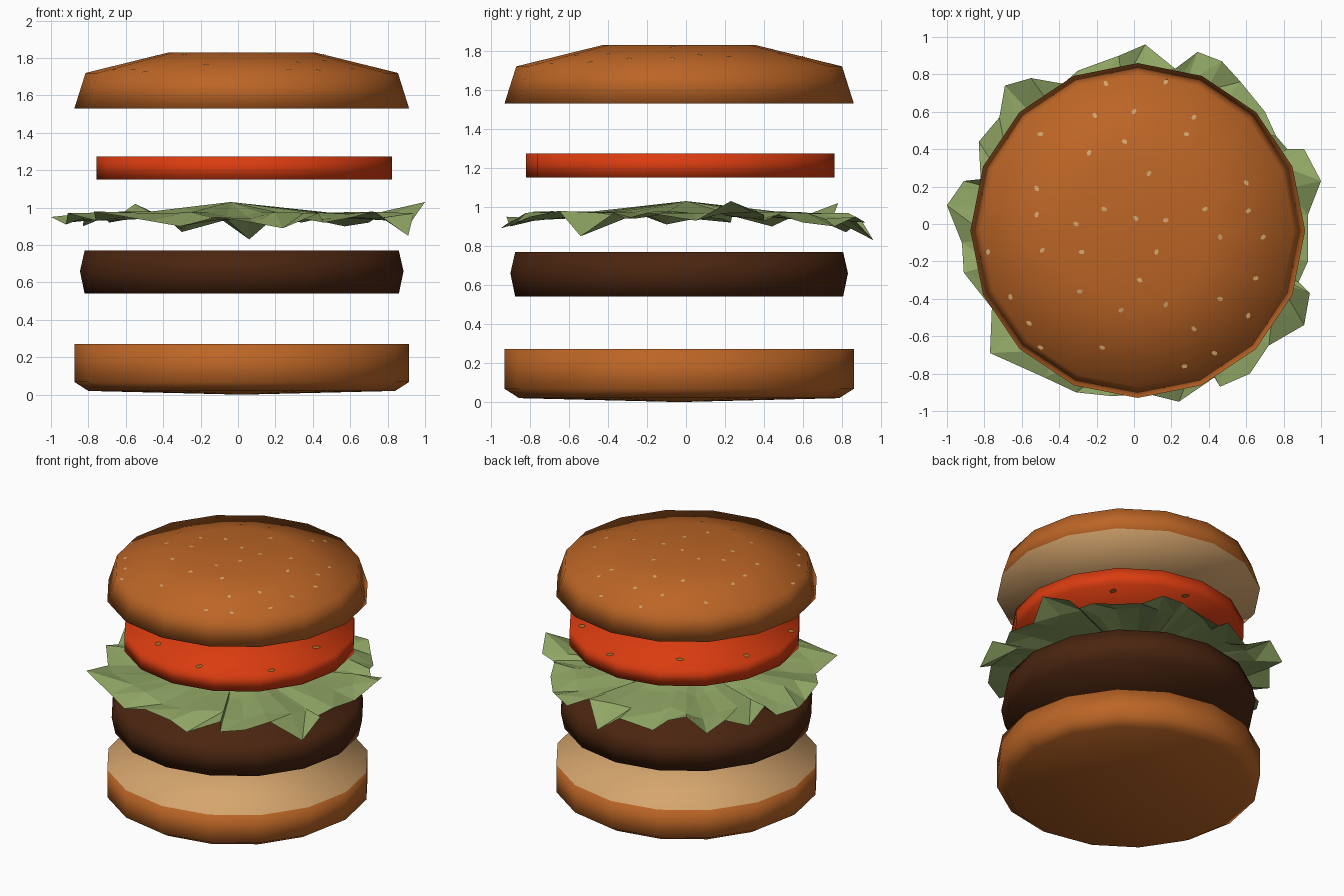
import bpy, bmesh, math, random
from mathutils import Vector
from mathutils.bvhtree import BVHTree

if "Cube" in bpy.data.objects:
    bpy.data.objects.remove(bpy.data.objects["Cube"])

random.seed(4)
CX, CY, SIDES = 0.02, -0.035, 16


def material(name, rgb):
    m = bpy.data.materials.new(name)
    m.diffuse_color = (*rgb, 1)
    m.use_nodes = True
    m.node_tree.nodes["Principled BSDF"].inputs["Base Color"].default_value = m.diffuse_color
    return m


CRUST = material("bun crust", (0.50, 0.13, 0.019))
CRUMB = material("bun crumb", (0.67, 0.38, 0.155))
MEAT = material("grilled meat", (0.068, 0.018, 0.005))
LEAF = material("leaf green", (0.28, 0.38, 0.13))
RED = material("tomato red", (0.70, 0.045, 0.005))
SEED = material("sesame", (0.66, 0.39, 0.16))
PIP = material("tomato pip", (0.48, 0.18, 0.03))


def finish(bm, name, mats, smooth=True):
    mesh = bpy.data.meshes.new(name)
    bm.to_mesh(mesh)
    bm.free()
    for m in mats:
        mesh.materials.append(m)
    for p in mesh.polygons:
        p.use_smooth = smooth
    ob = bpy.data.objects.new(name, mesh)
    bpy.context.collection.objects.link(ob)
    return ob


def lathe(name, profile, mats, crumb_segment=None, cx=CX, cy=CY):
    """Spin (radius, z) points, bottom to top; returns a tree for placing seeds."""
    bm = bmesh.new()
    rings = []
    for r, z in profile:
        if r == 0:
            rings.append([bm.verts.new((cx, cy, z))] * SIDES)
        else:
            rings.append([bm.verts.new((cx + r * math.cos(a), cy + r * math.sin(a), z))
                          for a in (math.tau * i / SIDES for i in range(SIDES))])
    for s, (lo, hi) in enumerate(zip(rings, rings[1:])):
        for i in range(SIDES):
            j = (i + 1) % SIDES
            corners = list(dict.fromkeys((lo[i], lo[j], hi[j], hi[i])))
            bm.faces.new(corners).material_index = int(s == crumb_segment)
    bm.normal_update()
    tree = BVHTree.FromBMesh(bm)
    finish(bm, name, mats)
    return tree


def specks(name, tree, spots, mat, size, direction=-1):
    """Thin little plates laid on a surface at the given x, y spots."""
    bm = bmesh.new()
    for x, y in spots:
        start = Vector((x, y, 1.0 if direction > 0 else 2.5))
        hit, normal, _, _ = tree.ray_cast(start, Vector((0, 0, direction)))
        if hit is None:
            continue
        turn = normal.to_track_quat('Z', 'Y')
        spin = random.uniform(0, math.tau)
        ring = []
        for k in range(6):
            a = math.tau * k / 6
            u, v = size * math.cos(a), 0.7 * size * math.sin(a)
            p = Vector((u * math.cos(spin) - v * math.sin(spin),
                        u * math.sin(spin) + v * math.cos(spin), 0.003))
            ring.append(bm.verts.new(hit + turn @ p))
        bm.faces.new(ring)
    finish(bm, name, [mat], False)


# Bottom bun: crust below, pale crumb on the cut face
lathe("bottom_bun", [(0, 0), (0.82, 0.02), (0.895, 0.068), (0.895, 0.272), (0, 0.272)],
      [CRUST, CRUMB], crumb_segment=3)

# Meat patty with a slightly bulging side
lathe("patty", [(0, 0.54), (0.84, 0.54), (0.865, 0.66), (0.84, 0.77), (0, 0.77)], [MEAT])

# Tomato slice with pips near the rim on both faces
tomato = lathe("tomato_slice", [(0, 1.15), (0.79, 1.15), (0.79, 1.273), (0, 1.273)],
               [RED], cx=0.033, cy=-0.03)
pips = [(0.033 + r * math.cos(a), -0.03 + r * math.sin(a))
        for a, r in ((math.radians(40 * i - 38), (0.74, 0.62, 0.7)[i % 3]) for i in range(9))]
specks("tomato_pips_top", tomato, pips, PIP, 0.03)
specks("tomato_pips_bottom", tomato, pips, PIP, 0.03, direction=1)

# Top bun: domed crust, pale crumb underneath
dome = lathe("top_bun", [(0, 1.53), (0.895, 1.53), (0.835, 1.72), (0.39, 1.83), (0, 1.83)],
             [CRUST, CRUMB], crumb_segment=0)

# Sesame seeds scattered over the dome
seeds = [(-.15, .75), (.17, .76), (-.21, .58), (0, .6), (.32, .57), (-.5, .48), (-.05, .44),
         (.28, .48), (-.24, .38), (.08, .27), (.6, .22), (-.52, .19), (-.52, .05), (.38, .08),
         (-.16, .08), (.01, .03), (.17, .02), (.61, .07), (-.31, 0), (.46, -.07), (.69, -.07),
         (-.49, -.14), (-.28, -.15), (.03, -.3), (-.29, -.36), (-.66, -.39), (.17, -.43),
         (.46, -.4), (.65, -.29), (.61, -.49), (-.56, -.53), (-.07, -.46), (.32, -.56),
         (-.5, -.66), (-.17, -.66), (.43, -.69), (.27, -.76), (.12, -.15), (-.78, -.15)]
specks("sesame_seeds", dome, seeds, SEED, 0.017)

# Lettuce: ragged outline, joined by crumpled rings to a raised middle
outline = [(1.0, .23, 1.03), (.91, .40, .96), (.82, .40, .93), (.76, .47, .96), (.70, .60, .92),
           (.57, .76, .90), (.47, .87, .95), (.34, .92, .92), (.22, .83, .97), (.06, .96, .83),
           (-.08, .90, .93), (-.30, .82, .87), (-.38, .75, .94), (-.55, .78, 1.02),
           (-.69, .74, .92), (-.72, .57, .96), (-.83, .44, .90), (-.82, .24, .97),
           (-.91, .23, .92), (-1.0, .10, .95), (-.92, -.10, .91), (-.91, -.26, .97),
           (-.76, -.45, .93), (-.77, -.69, .98), (-.48, -.82, .93), (-.31, -.90, .90),
           (-.12, -.92, .95), (.08, -.91, .92), (.24, -.95, .89), (.43, -.82, .97),
           (.46, -.87, .92), (.62, -.80, .95), (.72, -.65, .98), (.91, -.54, .85),
           (.94, -.37, .97), (.88, -.31, .94), (.93, -.20, .97), (.93, .05, .93)]
bm = bmesh.new()
rings = [[bm.verts.new(p) for p in outline]]
for scale, height, wobble in ((0.82, 0.955, 0.022), (0.5, 0.965, 0.018)):
    rings.append([bm.verts.new((x * scale, y * scale,
                                height + wobble * (1 if i % 4 < 2 else -1) * random.uniform(.4, 1)))
                  for i, (x, y, z) in enumerate(outline)])
middle = bm.verts.new((-0.04, 0, 1.03))
n = len(outline)
for i in range(n):
    j = (i + 1) % n
    for outer, inner in zip(rings, rings[1:]):
        bm.faces.new((outer[i], outer[j], inner[j]))
        bm.faces.new((outer[i], inner[j], inner[i]))
    bm.faces.new((rings[-1][i], rings[-1][j], middle))
finish(bm, "lettuce", [LEAF], False)
